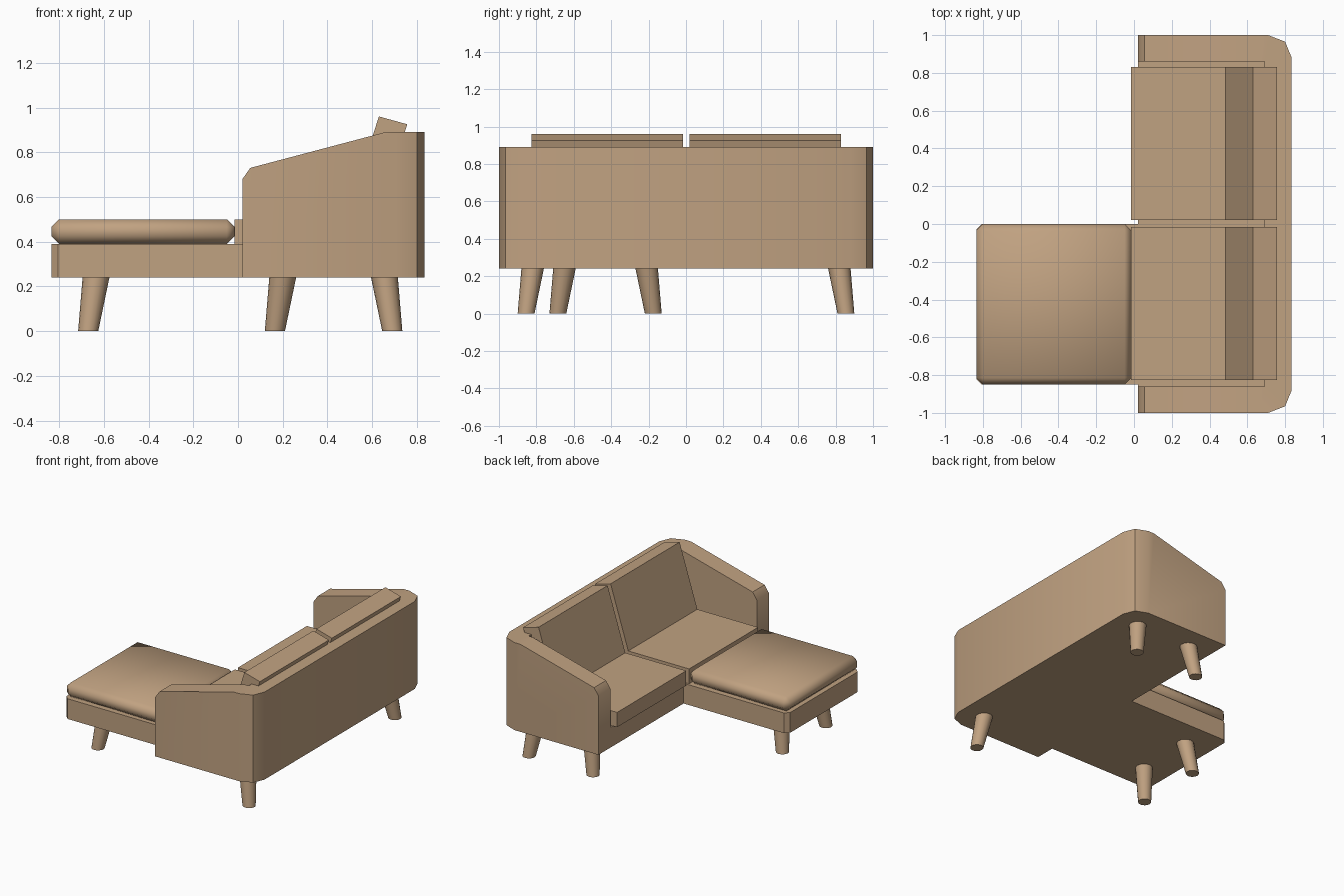
import bpy, bmesh, math
from mathutils import Vector, Matrix

old = bpy.data.objects.get("Cube")
if old:
    bpy.data.objects.remove(old, do_unlink=True)

# One tan fabric colour for everything
tan = bpy.data.materials.new("tan_fabric")
tan.use_nodes = True
colour = (0.53, 0.36, 0.22, 1)
tan.diffuse_color = colour
bsdf = tan.node_tree.nodes["Principled BSDF"]
bsdf.inputs["Base Color"].default_value = colour
bsdf.inputs["Roughness"].default_value = 0.8


def finish(name, bm, angle):
    """Turn a bmesh into a shaded object."""
    bmesh.ops.recalc_face_normals(bm, faces=bm.faces)
    mesh = bpy.data.meshes.new(name)
    bm.to_mesh(mesh)
    bm.free()
    mesh.materials.append(tan)
    obj = bpy.data.objects.new(name, mesh)
    bpy.context.collection.objects.link(obj)
    bpy.ops.object.select_all(action="DESELECT")
    obj.select_set(True)
    bpy.context.view_layer.objects.active = obj
    bpy.ops.object.shade_smooth_by_angle(angle=math.radians(angle))
    return obj


def prism(points, direction):
    """Extrude a closed outline along a direction."""
    bm = bmesh.new()
    face = bm.faces.new([bm.verts.new(p) for p in points])
    ext = bmesh.ops.extrude_face_region(bm, geom=[face])
    moved = [v for v in ext["geom"] if isinstance(v, bmesh.types.BMVert)]
    bmesh.ops.translate(bm, verts=moved, vec=direction)
    bmesh.ops.recalc_face_normals(bm, faces=bm.faces)
    return bm


def box(x0, x1, y0, y1, z0, z1):
    return prism([(x0, y0, z0), (x1, y0, z0), (x1, y1, z0), (x0, y1, z0)],
                 (0, 0, z1 - z0))


FLOOR, DECK, SEAT = 0.24, 0.39, 0.5
FRONT, BACK, INNER = 0.02, 0.835, 0.69

# Back and arms: U-shaped wall, then the sloping arm tops are sliced off
half = [(INNER, 0.86), (FRONT, 0.86), (FRONT, 1), (0.71, 1), (0.8, 0.965), (BACK, 0.88)]
outline = half + [(x, -y) for x, y in reversed(half)]
bm = prism([(x, y, FLOOR) for x, y in outline], (0, 0, 0.89 - FLOOR))
for (xa, za), (xb, zb) in [((0.055, 0.73), (0.66, 0.89)), ((FRONT, 0.68), (0.055, 0.73))]:
    cut = bmesh.ops.bisect_plane(
        bm, geom=bm.verts[:] + bm.edges[:] + bm.faces[:], dist=1e-5,
        plane_co=(xa, 0, za), plane_no=Vector((za - zb, 0, xb - xa)).normalized(),
        clear_outer=True)
    bmesh.ops.holes_fill(bm, edges=[e for e in bm.edges if e.is_boundary], sides=0)
finish("back_and_arms", bm, 35)

# Seat base and chaise base
finish("seat_base", box(FRONT, INNER, -0.86, 0.86, FLOOR, DECK), 30)
chaise = [(FRONT, -0.85), (-0.805, -0.85), (-0.835, -0.82),
          (-0.835, -0.03), (-0.805, 0), (FRONT, 0)]
finish("chaise_base", prism([(x, y, FLOOR) for x, y in chaise], (0, 0, DECK - FLOOR)), 30)

# Chaise cushion: box with chamfered edges
bm = box(-0.835, -0.015, -0.85, 0, DECK, SEAT)
bmesh.ops.bevel(bm, geom=bm.edges[:], offset=0.035, segments=1, affect="EDGES")
finish("chaise_cushion", bm, 60)

# Seat and leaning back cushions
for side, y in (("left", 0.02), ("right", -0.825)):
    width = (0, 0.81, 0)
    finish("seat_cushion_" + side, box(-0.015, INNER, y, y + 0.81, DECK, SEAT), 30)
    back = [(0.45, DECK), (0.63, 0.96), (0.757, 0.925), (0.59, DECK)]
    finish("back_cushion_" + side, prism([(x, y, z) for x, z in back], width), 30)

# Splayed tapered legs: foot centre and splay direction
legs = {
    "chaise_leg_front": (-0.67, -0.685, 1, 1),
    "chaise_leg_rear": (-0.67, -0.175, 1, -1),
    "arm_leg": (0.165, 0.855, 1, -1),
    "back_leg_left": (0.69, 0.855, -1, -1),
    "back_leg_right": (0.69, -0.855, -1, 1),
}
for name, (x, y, sx, sy) in legs.items():
    bm = bmesh.new()
    bmesh.ops.create_cone(bm, cap_ends=True, segments=16, radius1=0.045, radius2=0.06,
                          depth=FLOOR, matrix=Matrix.Translation((x, y, FLOOR / 2)))
    for v in bm.verts:
        lean = 0.035 * v.co.z / FLOOR
        v.co += Vector((sx * lean, sy * lean, 0))
    finish(name, bm, 40)
